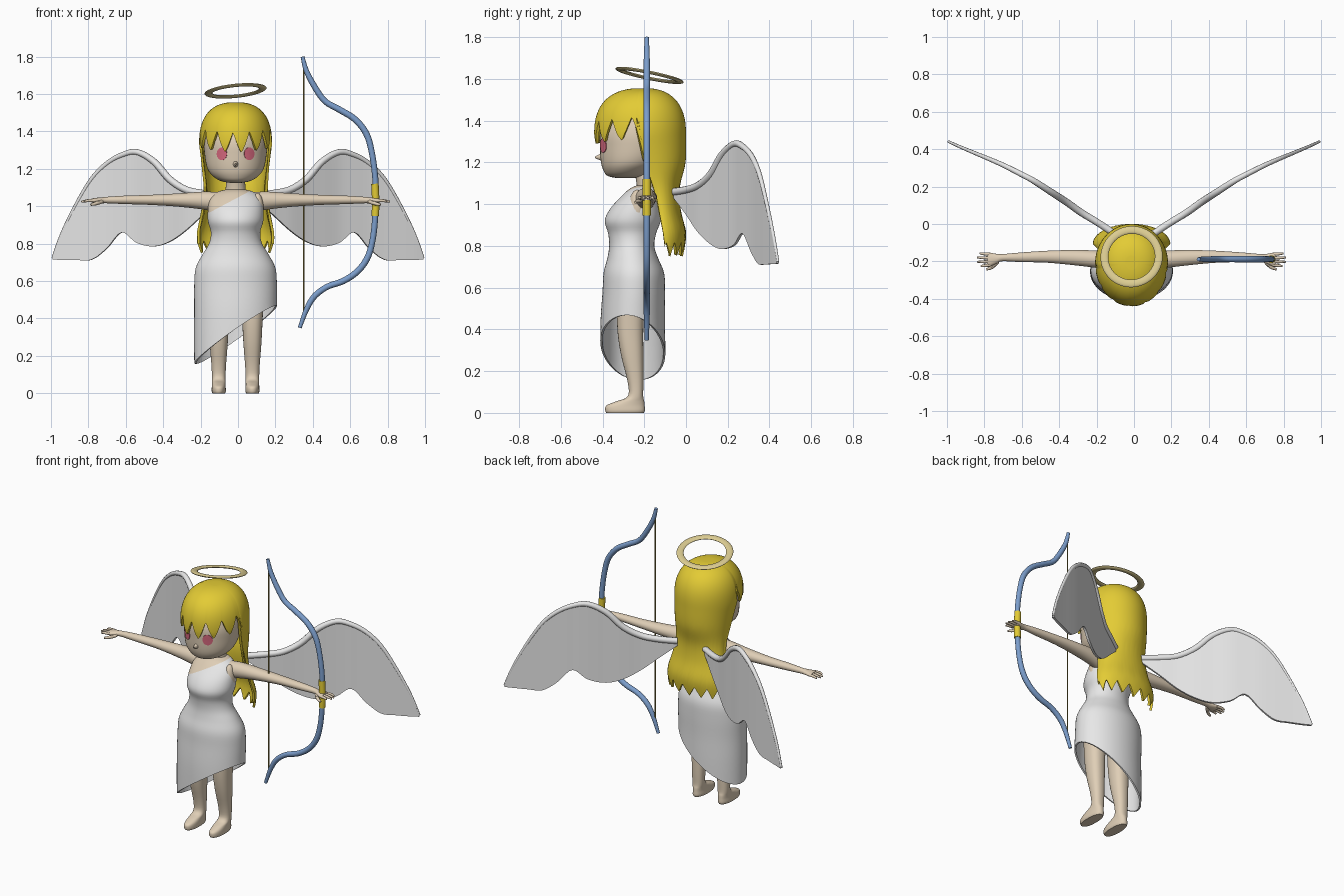
import bpy, bmesh, math
from mathutils import Vector

if "Cube" in bpy.data.objects:
    bpy.data.objects.remove(bpy.data.objects["Cube"])

CX = -0.013  # body centre line


def mat(name, r, g, b):
    m = bpy.data.materials.new(name)
    m.diffuse_color = (r, g, b, 1)
    m.use_nodes = True
    m.node_tree.nodes["Principled BSDF"].inputs["Base Color"].default_value = m.diffuse_color
    return m


SKIN = mat("skin", .74, .62, .47)
WHITE = mat("white", .80, .80, .80)
HAIR = mat("hair_yellow", .77, .60, .035)
BLUE = mat("bow_blue", .20, .34, .60)
GOLD = mat("pale_gold", .72, .61, .29)
PINK = mat("eye_pink", .68, .14, .21)
STRING = mat("string_olive", .30, .24, .06)


def catmull(rows, k=4):
    """Smooth curve through rows of numbers."""
    out, n = [], len(rows)
    for i in range(n - 1):
        p0, p1, p2, p3 = rows[max(i - 1, 0)], rows[i], rows[i + 1], rows[min(i + 2, n - 1)]
        for j in range(k):
            t = j / k
            out.append(tuple(.5 * (2 * b + (c - a) * t + (2 * a - 5 * b + 4 * c - d) * t * t
                                   + (3 * b - a - 3 * c + d) * t ** 3)
                             for a, b, c, d in zip(p0, p1, p2, p3)))
    return out + [tuple(rows[-1])]


def lookup(rows, t):
    for a, b in zip(rows, rows[1:]):
        if t <= b[0]:
            f = max(0, (t - a[0]) / (b[0] - a[0]))
            return [x + (y - x) * f for x, y in zip(a, b)]
    return list(rows[-1])


def finish(name, bm, mats, solid=0, offset=-1, angle=45):
    bmesh.ops.recalc_face_normals(bm, faces=bm.faces)
    me = bpy.data.meshes.new(name)
    bm.to_mesh(me)
    bm.free()
    ob = bpy.data.objects.new(name, me)
    bpy.context.collection.objects.link(ob)
    for m in mats:
        me.materials.append(m)
    if solid:
        mod = ob.modifiers.new("thickness", 'SOLIDIFY')
        mod.thickness, mod.offset = solid, offset
        dg = bpy.context.evaluated_depsgraph_get()
        ob.data = bpy.data.meshes.new_from_object(ob.evaluated_get(dg))
        ob.modifiers.clear()
    bpy.ops.object.select_all(action='DESELECT')
    ob.select_set(True)
    bpy.context.view_layer.objects.active = ob
    bpy.ops.object.shade_smooth_by_angle(angle=math.radians(angle))
    return ob


def skin_grid(bm, rings, closed=True, cap0=False, cap1=False):
    vs = [[bm.verts.new(p) for p in r] for r in rings]
    n = len(vs[0])
    for a, b in zip(vs, vs[1:]):
        for i in range(n if closed else n - 1):
            j = (i + 1) % n
            bm.faces.new((a[i], a[j], b[j], b[i]))
    if cap0:
        bm.faces.new(vs[0])
    if cap1:
        bm.faces.new(vs[-1])


def loft(bm, rows, axis='z', seg=32, e=2.0, caps=(True, True), k=4):
    """rows: (t, centre1, centre2, radius1, radius2) along an axis."""
    rings = []
    for t, c1, c2, r1, r2 in catmull(rows, k):
        ring = []
        for i in range(seg):
            a = 2 * math.pi * i / seg
            c, s = math.cos(a), math.sin(a)
            u = c1 + r1 * math.copysign(abs(c) ** (2 / e), c)
            v = c2 + r2 * math.copysign(abs(s) ** (2 / e), s)
            ring.append((u, v, t) if axis == 'z' else (t, u, v))
        rings.append(ring)
    skin_grid(bm, rings, True, *caps)


def tube(bm, rows, seg=12, k=4):
    """rows: (x, y, z, radius) along a path."""
    pts = catmull(rows, k)
    rings = []
    for i, p in enumerate(pts):
        d = (Vector(pts[min(i + 1, len(pts) - 1)][:3]) - Vector(pts[max(i - 1, 0)][:3])).normalized()
        side = d.cross(Vector((0, 1, 0))).normalized()
        up = side.cross(d)
        rings.append([Vector(p[:3]) + p[3] * (side * math.cos(2 * math.pi * j / seg)
                      + up * math.sin(2 * math.pi * j / seg)) for j in range(seg)])
    skin_grid(bm, rings, True, True, True)


# Head with a small pointed nose
HEAD = [(1.125, CX, -.29, .03, .04), (1.135, CX, -.29, .08, .085), (1.16, CX, -.28, .12, .115),
        (1.20, CX, -.26, .15, .147), (1.27, CX, -.24, .165, .172), (1.35, CX, -.23, .168, .18),
        (1.45, CX, -.22, .14, .15), (1.50, CX, -.22, .08, .09)]
bm = bmesh.new()
loft(bm, HEAD, seg=48)
nose = bmesh.ops.create_cone(bm, segments=12, radius1=.028, radius2=.004, depth=.05)['verts']
for v in nose:
    v.co = (CX + v.co.x * .8, -.41 - v.co.z, 1.225 + v.co.y)
finish("head", bm, [SKIN])

# Eyes: thin ovals that follow the face
head_rows = catmull(HEAD)
for sx, nm in ((-1, "left"), (1, "right")):
    bm = bmesh.new()
    rings = []
    for f in (.02, .4, .75, 1):
        ring = []
        for i in range(24):
            a = 2 * math.pi * i / 24
            dx, z = .073 * sx + .027 * f * math.cos(a), 1.28 + .034 * f * math.sin(a)
            _, _, cy, rx, ry = lookup(head_rows, z)
            ring.append((CX + dx, cy - ry * math.sqrt(1 - (dx / rx) ** 2) - .004, z))
        rings.append(ring)
    skin_grid(bm, rings, True, True)
    finish("eye_" + nm, bm, [PINK], .004, 0)

# Neck
bm = bmesh.new()
loft(bm, [(1.03, CX, -.19, .075, .06), (1.08, CX, -.185, .055, .05), (1.17, CX, -.2, .05, .05)], seg=24)
finish("neck", bm, [SKIN])

# Torso and dress: slanted hem, one-shoulder neckline, skin above it
bm = bmesh.new()
loft(bm, [(.10, CX, -.255, .22, .155), (.30, CX, -.255, .222, .156), (.45, CX, -.255, .221, .154),
          (.58, CX, -.25, .221, .15), (.67, CX, -.25, .213, .145), (.74, CX, -.255, .178, .122),
          (.80, CX, -.26, .142, .108), (.86, CX, -.258, .132, .115), (.92, CX, -.255, .148, .134),
          (.98, CX, -.24, .148, .122), (1.04, CX, -.215, .138, .092), (1.075, CX, -.20, .10, .068),
          (1.09, CX, -.19, .05, .045)], seg=56, caps=(False, True))


def cut(co, no, clear=False):
    bmesh.ops.bisect_plane(bm, geom=bm.verts[:] + bm.edges[:] + bm.faces[:], plane_co=co,
                           plane_no=no, clear_inner=clear)


cut((CX, -.25, .312), (-.69, .2, 1), True)
cut((-.155, 0, .965), (-.53, 0, 1))
for f in bm.faces:
    c = f.calc_center_median()
    f.material_index = int(c.z > .965 + .53 * (c.x + .155))
finish("dress", bm, [WHITE, SKIN], .01)

# Legs with feet
for sx, nm in ((-1, "left"), (1, "right")):
    x = CX + .09 * sx
    bm = bmesh.new()
    loft(bm, [(0, x, -.292, .034, .09), (.012, x, -.292, .038, .095), (.035, x, -.29, .037, .092),
              (.055, x, -.268, .036, .068), (.08, x, -.242, .036, .037), (.15, x, -.242, .039, .038),
              (.28, x, -.258, .049, .054), (.42, x, -.267, .056, .063), (.65, x, -.26, .07, .07)],
         seg=28, e=2.3)
    finish("leg_" + nm, bm, [SKIN])

# Arms with open hands
for sx, nm in ((-1, "left"), (1, "right")):
    bm = bmesh.new()
    loft(bm, [(.09, -.20, 1.02, .05, .055), (.17, -.19, 1.03, .047, .048), (.30, -.18, 1.033, .041, .036),
              (.45, -.175, 1.034, .032, .027), (.60, -.178, 1.034, .025, .022), (.69, -.18, 1.033, .019, .017),
              (.72, -.185, 1.031, .025, .016), (.755, -.19, 1.03, .036, .014), (.77, -.19, 1.03, .033, .01)],
         'x', 24)
    for i, tip in enumerate((.805, .825, .825, .812)):
        y = -.219 + .019 * i
        tube(bm, [(.755, y, 1.03, .009), (.79, y * 1.12 + .022, 1.03, .008), (tip, y * 1.2 + .038, 1.024, .005)], 8, 3)
    tube(bm, [(.715, -.2, 1.025, .011), (.745, -.23, 1.015, .010), (.775, -.243, 1.008, .006)], 8, 3)
    for v in bm.verts:
        v.co.x = CX + sx * v.co.x
    finish("arm_" + nm, bm, [SKIN])

# Bare side of the armhole
bm = bmesh.new()
bmesh.ops.create_uvsphere(bm, u_segments=20, v_segments=12, radius=1)
for v in bm.verts:
    v.co = (.105 + v.co.x * .032, -.235 + v.co.y * .038, .985 + v.co.z * .085)
finish("armhole_skin", bm, [SKIN])

# Hair: cap with pointed fringe running into a long back fall
FALL = catmull([(.73, .19, -.10, -.02, -.42), (.80, .205, -.105, -.005, -.42), (.87, .205, -.11, 0, -.42),
                (.97, .178, -.12, -.025, -.42), (1.08, .165, -.14, -.03, -.42), (1.20, .178, -.175, -.002, -.425),
                (1.33, .195, -.21, 0, -.44)])


def tri(a, period):
    return abs((a / period) % 1 * 2 - 1)


def hair_point(phi, z):
    _, w, yc, yb, yf = lookup(FALL, min(z, 1.33))
    s = 1
    if z > 1.33:
        s = max(0, 1 - ((z - 1.33) / .226) ** 2.5) ** .4
        yc += (-.205 - yc) * (1 - s)
    c = math.cos(phi)
    return (CX + w * s * math.sin(phi), yc + s * c * ((yf - yc) if c > 0 else (yc - yb)), z)


bm = bmesh.new()
COLS, ROWS = 160, 40
rings = []
for r in range(ROWS + 1):
    ring = []
    for i in range(COLS):
        phi = -math.pi + 2 * math.pi * i / COLS
        d = math.degrees(phi)
        front = 1.285 + .11 * tri(d + 4, 27) ** 1.3 + .03 * (abs(d) / 90)
        back = .75 + .07 * tri(d, 24)
        f = min(1, max(0, (abs(d) - 84) / 7))
        low = front + (back - front) * f
        ring.append(hair_point(phi, low + (1.555 - low) * math.sin(math.pi / 2 * r / ROWS)))
    rings.append(ring)
skin_grid(bm, rings, True, False, True)
finish("hair", bm, [HAIR], .014, -1, 60)

# Halo: flat tilted ring
bm = bmesh.new()
rings = [[((.146 + .021 * math.cos(b)) * math.cos(a), (.146 + .021 * math.cos(b)) * math.sin(a), .008 * math.sin(b))
          for b in [math.pi / 6 * j for j in range(12)]] for a in [math.pi / 32 * i for i in range(65)]]
skin_grid(bm, rings)
bmesh.ops.remove_doubles(bm, verts=bm.verts, dist=1e-5)
halo = finish("halo", bm, [GOLD])
halo.location = (CX, -.175, 1.617)
halo.rotation_euler = (-.2, -.1, 0)

# Wings: curved sheet with a thicker leading edge; rows are x, y, bottom z, top z
WING = catmull([(.10, -.055, 1.03, 1.065), (.19, .005, .95, 1.075), (.28, .06, .868, 1.095),
                (.365, .12, .81, 1.15), (.45, .175, .785, 1.245), (.54, .233, .805, 1.295),
                (.62, .275, .86, 1.28), (.70, .315, .775, 1.235), (.78, .35, .715, 1.155),
                (.86, .383, .712, 1.025), (.94, .417, .713, .865), (.99, .440, .715, .73)], 5)
for sx, nm in ((-1, "left"), (1, "right")):
    bm = bmesh.new()
    skin_grid(bm, [[(sx * x, y, b + (t - b) * j / 8) for j in range(9)] for x, y, b, t in WING], False)
    finish("wing_" + nm, bm, [WHITE], .014, 0)
    bm = bmesh.new()
    tube(bm, [(sx * x, y, t - .006, .019 - .012 * max(0, x - .4) / .6) for x, y, b, t in WING], 10, 1)
    finish("wing_edge_" + nm, bm, [WHITE])

# Bow, grip and string
bm = bmesh.new()
tube(bm, [(x, -.188, z, r) for x, z, r in (
    (.345, 1.80, .010), (.367, 1.72, .014), (.415, 1.63, .016), (.467, 1.56, .016), (.545, 1.515, .017),
    (.625, 1.465, .017), (.685, 1.39, .017), (.715, 1.29, .016), (.734, 1.15, .016), (.735, 1.03, .016),
    (.732, .92, .016), (.718, .81, .016), (.690, .72, .017), (.637, .65, .017), (.562, .60, .017),
    (.478, .57, .016), (.41, .52, .016), (.367, .45, .014), (.33, .35, .010))], 14)
finish("bow", bm, [BLUE])
bm = bmesh.new()
tube(bm, [(.732, -.188, 1.12, .02), (.736, -.188, 1.03, .02), (.734, -.188, .947, .02)], 16)
finish("bow_grip", bm, [HAIR])
bm = bmesh.new()
tube(bm, [(.352, -.188, 1.76, .004), (.352, -.188, .42, .004)], 8, 1)
finish("bow_string", bm, [STRING])
